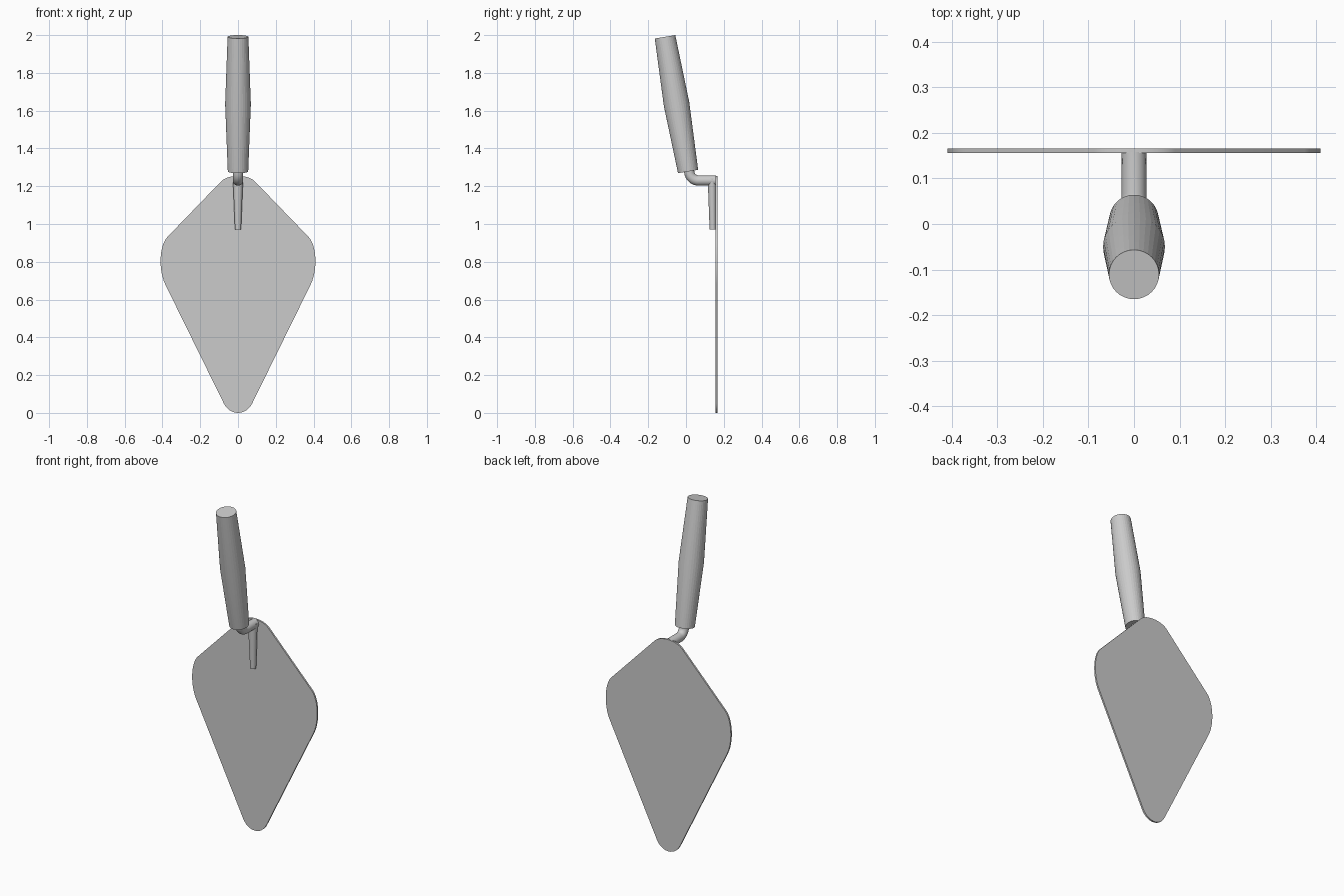
import bpy, bmesh
from math import sin, cos, pi, radians
from mathutils import Vector

if "Cube" in bpy.data.objects:
    bpy.data.objects.remove(bpy.data.objects["Cube"])


def finish(name, bm, angle=30):
    bmesh.ops.recalc_face_normals(bm, faces=bm.faces)
    me = bpy.data.meshes.new(name)
    bm.to_mesh(me)
    bm.free()
    ob = bpy.data.objects.new(name, me)
    bpy.context.collection.objects.link(ob)
    bpy.ops.object.select_all(action='DESELECT')
    ob.select_set(True)
    bpy.context.view_layer.objects.active = ob
    bpy.ops.object.shade_smooth_by_angle(angle=radians(angle))
    return ob


def loft(name, sections, sides=32, angle=30):
    """Capped skin over ellipses (y, z, x radius, in-plane radius, path angle)."""
    bm = bmesh.new()
    rings = []
    for y, z, rx, r, th in sections:
        rings.append([bm.verts.new((rx * cos(a), y + r * sin(a) * sin(th),
                                    z + r * sin(a) * cos(th)))
                      for a in (2 * pi * i / sides for i in range(sides))])
    for p, q in zip(rings, rings[1:]):
        for i in range(sides):
            j = (i + 1) % sides
            bm.faces.new((p[i], p[j], q[j], q[i]))
    bm.faces.new(rings[0])
    bm.faces.new(rings[-1])
    return finish(name, bm, angle)


def corner(start, tip, end, k, steps=12):
    """Rounded corner as a cubic from start to end, pulled towards tip."""
    a, c, b = Vector(start), Vector(tip), Vector(end)
    h1, h2 = a.lerp(c, k), b.lerp(c, k)
    ts = [i / steps for i in range(steps + 1)]
    return [a * (1-t)**3 + h1 * 3*t*(1-t)**2 + h2 * 3*t*t*(1-t) + b * t**3 for t in ts]


# Blade: kite with four rounded corners, extruded thin
outline = (corner((-0.09, 1.225), (0, 1.32), (0.09, 1.225), 0.42)
           + corner((0.375, 0.93), (0.461, 0.836), (0.385, 0.68), 0.49)
           + corner((0.075, 0.05), (0, -0.10), (-0.075, 0.05), 0.444)
           + corner((-0.385, 0.68), (-0.461, 0.836), (-0.375, 0.93), 0.49))
bm = bmesh.new()
face = bm.faces.new([bm.verts.new((p.x, 0.156, p.y)) for p in outline])
ext = bmesh.ops.extrude_face_region(bm, geom=[face])
bmesh.ops.translate(bm, vec=(0, 0.010, 0),
                    verts=[v for v in ext['geom'] if isinstance(v, bmesh.types.BMVert)])
finish("blade", bm)

# Handle: leaning grip, swollen in the middle
lean = radians(80.4)
loft("handle", [(-0.111, 1.991, 0.055, 0.055, lean),
                (-0.050, 1.635, 0.068, 0.068, lean),
                (0.011, 1.278, 0.054, 0.054, lean)], angle=5)

# Shank: round bar bending from the handle to the blade
R, r = 0.05, 0.027
bend = [lean * (1 - i / 10) for i in range(11)]
path = [(0.067 - R * sin(t), 1.28 - R * cos(t), r, r, t) for t in bend]
y0, z0 = path[0][:2]
path.insert(0, (y0 - 0.04 * cos(lean), z0 + 0.04 * sin(lean), r, r, lean))
path.append((0.158, 1.23, r, r, 0))
loft("shank", path)

# Tang: tapered rib running down the front of the blade
loft("tang", [(0.138, 1.24, 0.027, 0.023, pi / 2),
              (0.142, 0.97, 0.016, 0.017, pi / 2)])
